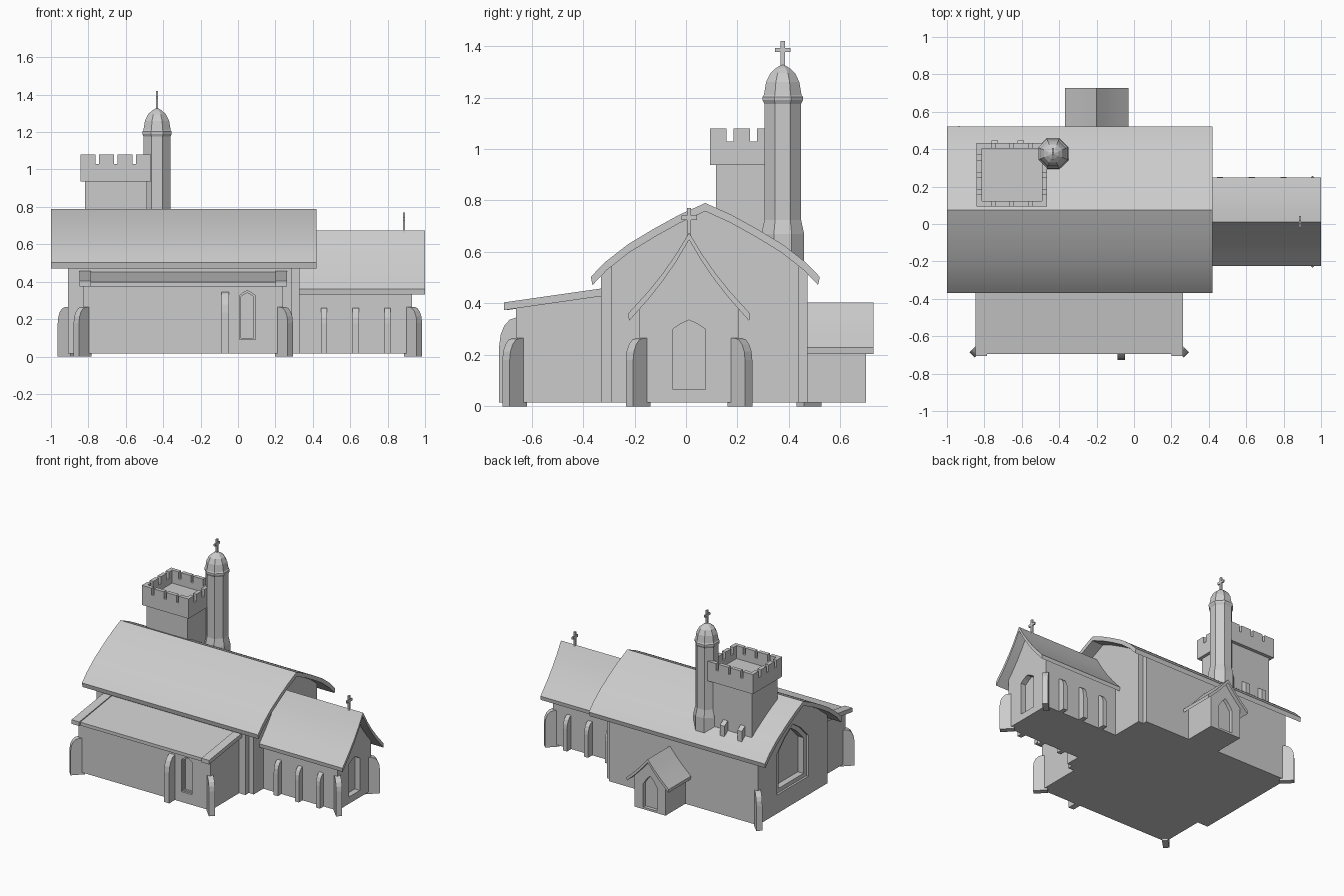
import bpy, bmesh, math
from math import sin, cos, pi

if "Cube" in bpy.data.objects:
    bpy.data.objects.remove(bpy.data.objects["Cube"])


def finish(name, bm, smooth=False):
    bmesh.ops.recalc_face_normals(bm, faces=bm.faces)
    me = bpy.data.meshes.new(name)
    bm.to_mesh(me)
    bm.free()
    ob = bpy.data.objects.new(name, me)
    bpy.context.collection.objects.link(ob)
    if smooth:
        bpy.context.view_layer.objects.active = ob
        ob.select_set(True)
        bpy.ops.object.shade_smooth_by_angle(angle=math.radians(30))
        ob.select_set(False)
    return ob


def prism(name, pts, axis, a, b, smooth=False):
    """Extrude a 2D outline along an axis from a to b."""
    place = {'x': lambda p, t: (t, p[0], p[1]),
             'y': lambda p, t: (p[0], t, p[1]),
             'z': lambda p, t: (p[0], p[1], t)}[axis]
    bm = bmesh.new()
    lo = [bm.verts.new(place(p, a)) for p in pts]
    hi = [bm.verts.new(place(p, b)) for p in pts]
    bm.faces.new(lo)
    bm.faces.new(hi)
    n = len(pts)
    for i in range(n):
        j = (i + 1) % n
        bm.faces.new((lo[i], lo[j], hi[j], hi[i]))
    return finish(name, bm, smooth)


def box(name, x0, x1, y0, y1, z0, z1):
    return prism(name, [(x0, y0), (x1, y0), (x1, y1), (x0, y1)], 'z', z0, z1)


def roof(name, half, c, t, axis, a, b):
    """Thin two-sided roof shell from a half profile (distance, height)."""
    top = [(c - d, z) for d, z in reversed(half)] + [(c + d, z) for d, z in half[1:]]
    k = 0.985
    under = [(c + (p - c) * k, z - t) for p, z in reversed(top)]
    return prism(name, top + under, axis, a, b, True)


def gable(name, half, c, w0, w1, axis, a, b, drop=0.015):
    """Wall block whose top follows the underside of a roof."""
    def height(d):
        for (d0, z0), (d1, z1) in zip(half, half[1:]):
            if d <= d1:
                return z0 + (z1 - z0) * (d - d0) / (d1 - d0) - drop
        return half[-1][1] - drop
    ds = [w0] + [c - d for d, _ in reversed(half) if c - d > w0] \
        + [c + d for d, _ in half[1:] if c + d < w1] + [w1]
    pts = [(w0, 0.015)] + [(p, height(abs(p - c))) for p in ds] + [(w1, 0.015)]
    return prism(name, pts, axis, a, b)


def recess(wall, c, half_w, z0, z1, z2, axis, a, b):
    """Cut a pointed opening into a wall."""
    pts = [(c - half_w, z0), (c + half_w, z0), (c + half_w, z1),
           (c + half_w * 0.5, z1 + (z2 - z1) * 0.6), (c, z2),
           (c - half_w * 0.5, z1 + (z2 - z1) * 0.6), (c - half_w, z1)]
    cut = prism(wall.name + "_opening_cutter", pts, axis, a, b)
    cut.hide_render = True
    cut.hide_viewport = True
    m = wall.modifiers.new("opening", 'BOOLEAN')
    m.operation = 'DIFFERENCE'
    m.solver = 'EXACT'
    m.object = cut


def buttress(name, x, y, angle, depth, width, h, z0=0.0):
    """Pier with a rounded shoulder, pointing outward along angle."""
    shoulder = h * 0.68
    pts = [(-0.04, z0), (depth, z0), (depth, shoulder)]
    pts += [(depth * cos(a), shoulder + (h - shoulder) * sin(a))
            for a in (pi / 8, pi / 4, 3 * pi / 8, pi / 2)]
    pts += [(-0.04, h)]
    ob = prism(name, pts, 'y', -width / 2, width / 2)
    ob.location = (x, y, 0)
    ob.rotation_euler = (0, 0, math.radians(angle))


def cross(name, x, y, z0, h):
    box(name + "_post", x - .006, x + .006, y - .008, y + .008, z0 - .02, z0 + h)
    box(name + "_arms", x - .005, x + .005, y - .03, y + .03, z0 + h * .54, z0 + h * .72)


# Nave: roof shell, walls, corner piers, west window
nave = [(0, .79), (.1, .745), (.2, .69), (.3, .63), (.39, .56), (.445, .503)]
roof("nave_roof", nave, .075, .032, 'x', -1, .42)
walls = gable("nave_walls", nave, .075, -.33, .472, 'x', -.91, .29)
gable("nave_east_wall", nave, .075, -.29, .44, 'x', .28, .33)
recess(walls, .07, .18, .15, .45, .6, 'x', -1, -.895)
recess(walls, .07, .145, .18, .44, .565, 'x', -1.01, -.85)

# Chancel: steep concave roof, walls, east window
chancel = [(0, .675), (.05, .592), (.1, .52), (.16, .445), (.237, .36)]
roof("chancel_roof", chancel, .012, .028, 'x', .325, 1.0)
walls = gable("chancel_walls", chancel, .012, -.18, .204, 'x', .32, .93)
recess(walls, .012, .063, .065, .3, .335, 'x', .89, 1.0)
for i, x in enumerate((.46, .63, .80)):
    buttress(f"chancel_south_pier_{i}", x, -.18, -90, .042, .033, .26, .015)
    buttress(f"chancel_north_pier_{i}", x, .204, 90, .048, .033, .26, .015)
cross("chancel_cross", .888, .012, .67, .1)

# South aisle: lean-to roof with raised end copings
walls = prism("aisle_walls", [(-.66, .015), (-.66, .395), (-.32, .443), (-.32, .015)],
              'x', -.825, .24)
recess(walls, .05, .043, .09, .325, .352, 'y', -.72, -.645)
recess(walls, .05, .034, .1, .32, .34, 'y', -.73, -.63)
prism("aisle_roof", [(-.695, .374), (-.695, .398), (-.32, .452), (-.32, .428)],
      'x', -.83, .24)
for side, x0 in (("west", -.848), ("east", .2)):
    prism(f"aisle_coping_{side}",
          [(-.707, .374), (-.707, .404), (-.32, .459), (-.32, .429)], 'x', x0, x0 + .062)
buttress("aisle_mid_pier", -.068, -.66, -90, .066, .042, .345, .015)

# Diagonal corner buttresses
for name, x, y, a in (("aisle_southeast", .24, -.66, -45), ("aisle_southwest", -.825, -.66, -135),
                      ("chancel_southeast", .93, -.18, -45), ("chancel_northeast", .93, .204, 45),
                      ("nave_northwest", -.91, .472, 135)):
    buttress(name + "_buttress", x, y, a, .056, .04, .265)

# North porch
porch = [(0, .403), (.05, .345), (.1, .292), (.17, .228)]
roof("porch_roof", porch, -.2, .024, 'y', .44, .728)
walls = gable("porch_walls", porch, -.2, -.325, -.075, 'y', .45, .7)
recess(walls, -.2, .055, .03, .2, .27, 'y', .675, .75)

# Tower with battlements
X0, X1, Y0, Y1 = -.842, -.465, .094, .432
box("tower_body", -.818, -.487, .116, .408, .5, .985)
T = .028
for name, r in (("south", (X0, X1, Y0, Y0 + T)), ("north", (X0, X1, Y1 - T, Y1)),
                ("west", (X0, X0 + T, Y0 + T, Y1 - T)), ("east", (X1 - T, X1, Y0 + T, Y1 - T))):
    box(f"tower_parapet_{name}", *r, .937, 1.03)
for i in range(4):
    mx, my = .08, .064
    x = X0 + i * (X1 - X0 - mx) / 3
    y = Y0 + i * (Y1 - Y0 - my) / 3
    box(f"merlon_south_{i}", x, x + mx, Y0, Y0 + T, 1.028, 1.08)
    box(f"merlon_north_{i}", x, x + mx, Y1 - T, Y1, 1.028, 1.08)
    box(f"merlon_west_{i}", X0, X0 + T, y, y + my, 1.028, 1.08)
    box(f"merlon_east_{i}", X1 - T, X1, y, y + my, 1.028, 1.08)
for i, x in enumerate((-.745, -.605)):
    prism(f"tower_north_pier_{i}", [(.4, .5), (.447, .5), (.447, .65), (.4, .68)],
          'x', x - .018, x + .018)

# Octagonal stair turret with domed cap
bm = bmesh.new()
prev = None
for r, z in ((.09, .53), (.09, .67), (.077, .725), (.077, 1.175), (.085, 1.19), (.085, 1.203),
             (.079, 1.21), (.07, 1.26), (.052, 1.295), (.028, 1.315), (.006, 1.327)):
    ring = [bm.verts.new((-.433 + r * cos(pi / 8 + k * pi / 4),
                          .376 + r * sin(pi / 8 + k * pi / 4), z)) for k in range(8)]
    if prev:
        for k in range(8):
            bm.faces.new((prev[k], prev[(k + 1) % 8], ring[(k + 1) % 8], ring[k]))
    else:
        bm.faces.new(ring)
    prev = ring
bm.faces.new(prev)
finish("stair_turret", bm)
cross("turret_cross", -.433, .376, 1.325, .095)
